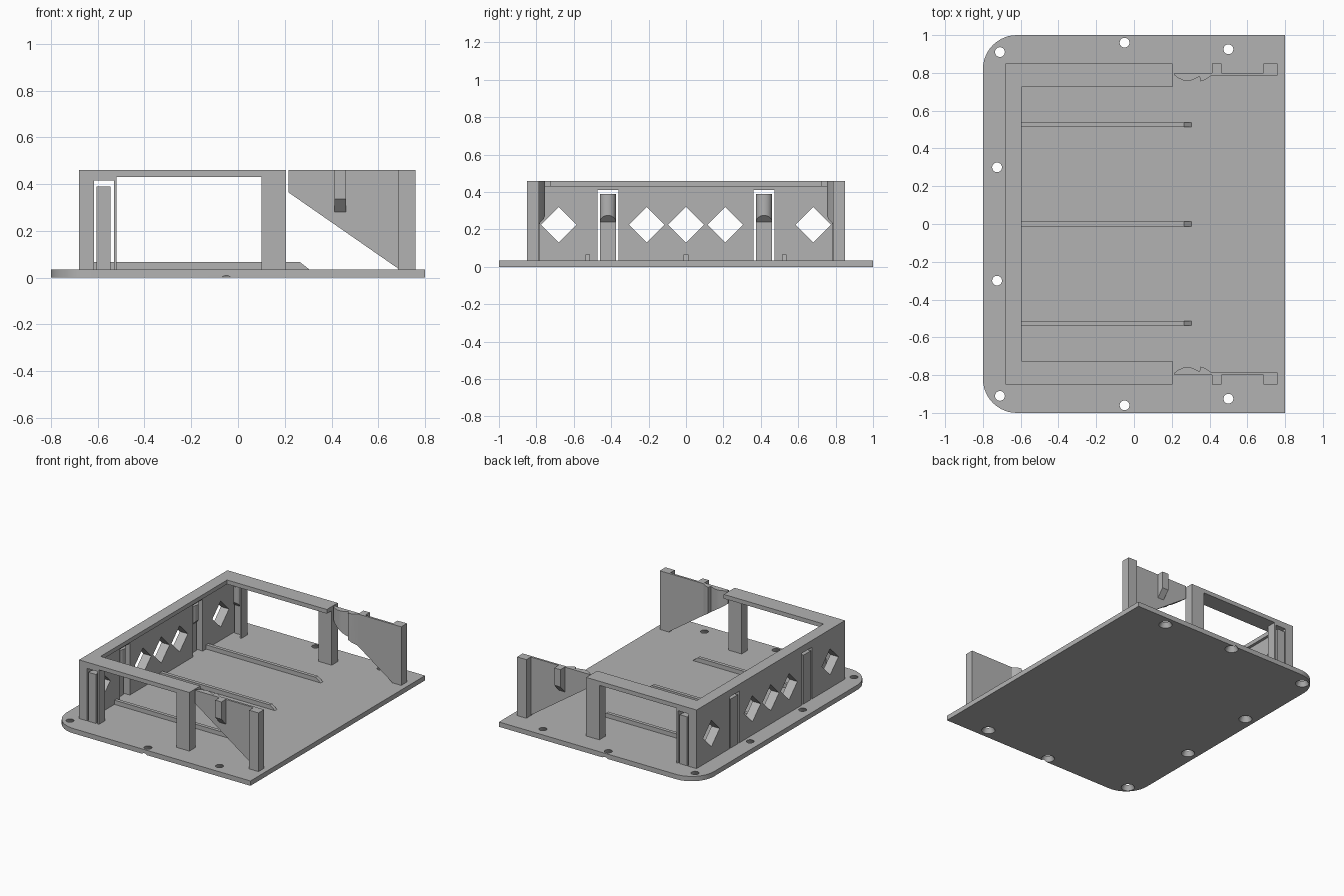
import bpy, bmesh, math
from mathutils import Vector

if "Cube" in bpy.data.objects:
    bpy.data.objects.remove(bpy.data.objects["Cube"])

gray = bpy.data.materials.new("plain gray")
gray.diffuse_color = (0.45, 0.45, 0.45, 1)
gray.use_nodes = True
gray.node_tree.nodes["Principled BSDF"].inputs["Base Color"].default_value = gray.diffuse_color
BASE, TOP = 0.035, 0.46


def finish(name, bm):
    bmesh.ops.recalc_face_normals(bm, faces=bm.faces)
    me = bpy.data.meshes.new(name)
    bm.to_mesh(me)
    bm.free()
    me.materials.append(gray)
    ob = bpy.data.objects.new(name, me)
    bpy.context.collection.objects.link(ob)
    return ob


def loft(name, low, high):
    """Solid between two matching rings of points."""
    bm = bmesh.new()
    a = [bm.verts.new(p) for p in low]
    b = [bm.verts.new(p) for p in high]
    n = len(a)
    bm.faces.new(a)
    bm.faces.new(b)
    for i in range(n):
        j = (i + 1) % n
        bm.faces.new((a[i], a[j], b[j], b[i]))
    return finish(name, bm)


def prism(name, pts, axis, lo, hi):
    """Extrude a 2D outline along x (y,z), y (x,z) or z (x,y)."""
    def place(p, t):
        c = list(p)
        c.insert("xyz".index(axis), t)
        return Vector(c)
    return loft(name, [place(p, lo) for p in pts], [place(p, hi) for p in pts])


def box(name, x0, x1, y0, y1, z0, z1):
    return prism(name, [(x0, y0), (x1, y0), (x1, y1), (x0, y1)], "z", z0, z1)


def cut(ob, cutters):
    for c in cutters:
        m = ob.modifiers.new("cut", "BOOLEAN")
        m.operation, m.solver, m.object = "DIFFERENCE", "EXACT", c
        bpy.context.view_layer.objects.active = ob
        bpy.ops.object.modifier_apply(modifier=m.name)
        bpy.data.objects.remove(c)


def circle(x, y, r, z, n=24):
    return [Vector((x + r * math.cos(2 * math.pi * i / n),
                    y + r * math.sin(2 * math.pi * i / n), z)) for i in range(n)]


def smooth(ob):
    bpy.ops.object.select_all(action="DESELECT")
    ob.select_set(True)
    bpy.context.view_layer.objects.active = ob
    bpy.ops.object.shade_smooth_by_angle(angle=math.radians(30))


# Base plate with two rounded corners
R = 0.18
outline = [(0.8, -1), (0.8, 1)]
for cy, start in ((1 - R, 90), (R - 1, 180)):
    for i in range(13):
        a = math.radians(start + i * 7.5)
        outline.append((-0.8 + R + R * math.cos(a), cy + R * math.sin(a)))
plate = prism("base_plate", outline, "z", 0, BASE)

# Tapered screw holes, wider underneath
holes = []
for x, y in ((-0.71, 0.91), (-0.05, 0.96), (0.5, 0.925), (-0.725, 0.30)):
    for s in (-1, 1):
        d = 0.019 / BASE * 0.01
        holes.append(loft("hole_cutter", circle(x, s * y, 0.045 + d, -0.01),
                          circle(x, s * y, 0.026 - d, BASE + 0.01)))
cut(plate, holes)
smooth(plate)

# Back wall with diamond windows and clip slots
wall = box("back_wall", -0.68, -0.615, -0.85, 0.85, BASE, TOP - 0.03)
cutters = []
for y in (-0.68, -0.21, 0, 0.21, 0.68):
    h, z = 0.095, 0.225
    cutters.append(prism("diamond_cutter", [(y - h, z), (y, z - h), (y + h, z), (y, z + h)],
                         "x", -0.75, -0.55))
for s in (-1, 1):
    y = s * 0.4175
    cutters.append(box("slot_cutter", -0.75, -0.55, y - 0.057, y + 0.057, 0.0, 0.41))
cut(wall, cutters)

# Top rim, a U shape open to the right
prism("top_rim", [(0.205, -0.85), (0.205, -0.725), (-0.595, -0.725), (-0.595, 0.725),
                  (0.205, 0.725), (0.205, 0.85), (-0.68, 0.85), (-0.68, -0.85)],
      "z", TOP - 0.03, TOP)


def clip(name, origin, along, inward, half):
    """Thin upright strip with a rounded catch on its inner side."""
    o, u, v = Vector(origin), Vector(along), Vector(inward)

    def at(a, d, z):
        return o + u * a + v * d + Vector((0, 0, z))
    flat = [(-half, 0), (half, 0), (half, 0.025), (-half, 0.025)]
    loft(name + "_strip", [at(a, d, BASE) for a, d in flat], [at(a, d, 0.39) for a, d in flat])
    arc = [(-half * math.cos(math.pi * i / 12), 0.035 * math.sin(math.pi * i / 12))
           for i in range(13)]
    smooth(loft(name + "_catch", [at(a, 0.025 + d, 0.24 + d) for a, d in arc],
                [at(a, 0.025 + d, 0.39) for a, d in arc]))


for s, side in ((-1, "front"), (1, "rear")):
    # Side pieces of the frame
    y0, y1 = sorted((s * 0.78, s * 0.85))
    box(side + "_frame_post", 0.10, 0.205, y0, y1, BASE, TOP - 0.03)
    box(side + "_slot_post", -0.53, -0.52, y0, y1, BASE, TOP - 0.03)
    box(side + "_slot_header", -0.615, -0.53, y0, y1, 0.415, TOP - 0.03)
    clip(side + "_side_clip", (-0.575, s * 0.85, 0), (1, 0, 0), (0, -s, 0), 0.03)
    clip(side + "_back_clip", (-0.68, s * 0.4175, 0), (0, 1, 0), (1, 0, 0), 0.0425)

    # Spring arm with wavy catch, trimmed along a slope
    plan = [(0.685, 0.80), (0.215, 0.80), (0.215, 0.787), (0.235, 0.772), (0.26, 0.761),
            (0.285, 0.758), (0.31, 0.762), (0.33, 0.772), (0.347, 0.781), (0.352, 0.755),
            (0.375, 0.762), (0.395, 0.776), (0.41, 0.785), (0.685, 0.785)]
    arm = prism(side + "_spring_arm", [(x, s * y) for x, y in plan], "z", BASE, TOP)
    cut(arm, [prism("slope_cutter", [(0.1, 0.4445), (0.1, -0.1), (0.69, -0.1), (0.69, BASE)],
                    "y", s * 0.8 - 0.1, s * 0.8 + 0.1)])
    smooth(arm)
    y0, y1 = sorted((s * 0.785, s * 0.85))
    box(side + "_arm_post", 0.685, 0.76, y0, y1, BASE, TOP)

    # Finger tab with slanted underside
    loft(side + "_tab",
         [Vector((x, s * y, z)) for x, y, z in ((0.412, 0.80, 0.28), (0.462, 0.80, 0.28),
                                               (0.462, 0.85, 0.335), (0.412, 0.85, 0.335))],
         [Vector((x, s * y, TOP)) for x, y in ((0.412, 0.80), (0.462, 0.80),
                                               (0.462, 0.85), (0.412, 0.85))])

# Floor ribs with a ramped end
for y in (-0.525, 0, 0.525):
    prism("floor_rib", [(-0.615, BASE), (0.305, BASE), (0.265, 0.066), (-0.615, 0.066)],
          "y", y - 0.0125, y + 0.0125)
